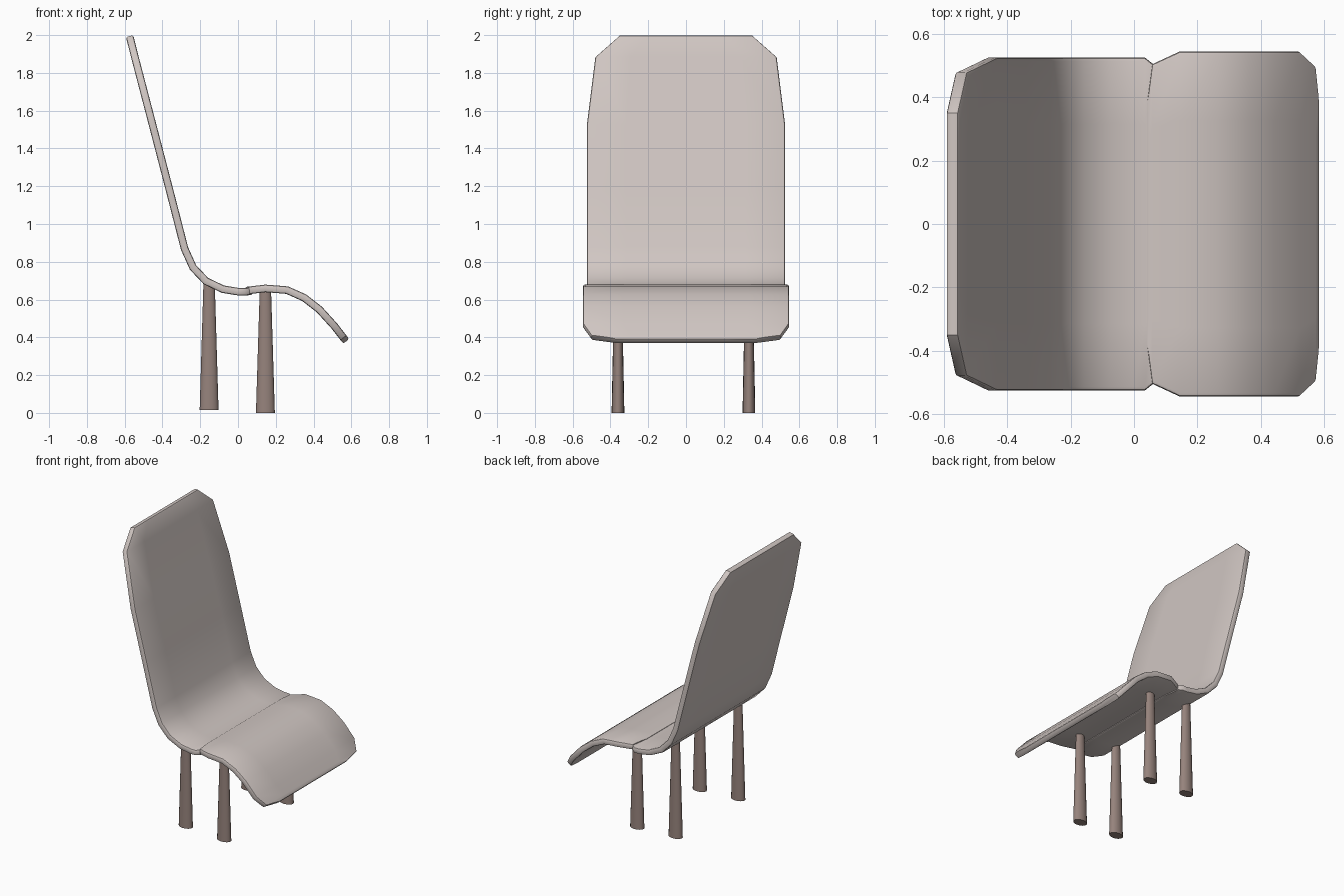
import bpy, bmesh, math

if "Cube" in bpy.data.objects:
    bpy.data.objects.remove(bpy.data.objects["Cube"])


def material(name, rgb):
    m = bpy.data.materials.new(name)
    m.diffuse_color = (*rgb, 1)
    m.use_nodes = True
    m.node_tree.nodes["Principled BSDF"].inputs["Base Color"].default_value = m.diffuse_color
    return m


shell_mat = material("pale warm grey", (0.63, 0.565, 0.54))
leg_mat = material("brown grey", (0.305, 0.227, 0.202))


def finish(obj, mat, angle):
    obj.data.materials.append(mat)
    bpy.ops.object.select_all(action='DESELECT')
    obj.select_set(True)
    bpy.context.view_layer.objects.active = obj
    for mod in list(obj.modifiers):
        bpy.ops.object.modifier_apply(modifier=mod.name)
    bpy.ops.object.shade_smooth_by_angle(angle=math.radians(angle))


def shell(name, rows, thickness):
    """Bent sheet: rows are (x, z, half width) along the centre line."""
    bm = bmesh.new()
    steps = (-1, -0.6, 0, 0.6, 1)
    grid = [[bm.verts.new((x, w * s, z)) for s in steps] for x, z, w in rows]
    for a, b in zip(grid, grid[1:]):
        for i in range(len(steps) - 1):
            bm.faces.new((a[i], a[i + 1], b[i + 1], b[i]))
    bmesh.ops.recalc_face_normals(bm, faces=bm.faces)
    me = bpy.data.meshes.new(name)
    bm.to_mesh(me)
    bm.free()
    obj = bpy.data.objects.new(name, me)
    bpy.context.collection.objects.link(obj)
    sol = obj.modifiers.new("thickness", 'SOLIDIFY')
    sol.thickness = thickness
    sol.offset = 0
    sol.use_even_offset = True
    bev = obj.modifiers.new("soft rim", 'BEVEL')
    bev.width = 0.01
    bev.segments = 2
    bev.limit_method = 'ANGLE'
    bev.angle_limit = math.radians(60)
    finish(obj, shell_mat, 40)


# Tall backrest curving into the rear of the seat
shell("backrest", [
    (-0.574, 1.995, 0.35), (-0.545, 1.88, 0.48), (-0.451, 1.52, 0.525),
    (-0.36, 1.17, 0.525), (-0.283, 0.87, 0.525), (-0.238, 0.77, 0.525),
    (-0.17, 0.698, 0.525), (-0.08, 0.655, 0.525), (0.0, 0.642, 0.525),
    (0.035, 0.642, 0.525), (0.06, 0.643, 0.505), (0.075, 0.644, 0.36)], 0.04)

# Front seat panel with a drooping edge
shell("seat", [
    (0.04, 0.647, 0.36), (0.06, 0.649, 0.505), (0.145, 0.659, 0.545),
    (0.26, 0.65, 0.545), (0.35, 0.61, 0.545), (0.43, 0.548, 0.545),
    (0.51, 0.46, 0.545), (0.558, 0.398, 0.50), (0.573, 0.379, 0.36)], 0.04)


# Oval legs, wider at the foot
def leg(name, x, y, bottom, top):
    bpy.ops.mesh.primitive_cone_add(vertices=16, radius1=0.05, radius2=0.03,
                                    depth=top - bottom,
                                    location=(x, y, (top + bottom) / 2))
    obj = bpy.context.object
    obj.name = name
    obj.scale.y = 0.67
    finish(obj, leg_mat, 40)


for side, y in (("left", -0.36), ("right", 0.333)):
    leg("rear_leg_" + side, -0.153, y, 0.015, 0.685)
    leg("front_leg_" + side, 0.145, y, 0.0, 0.65)
